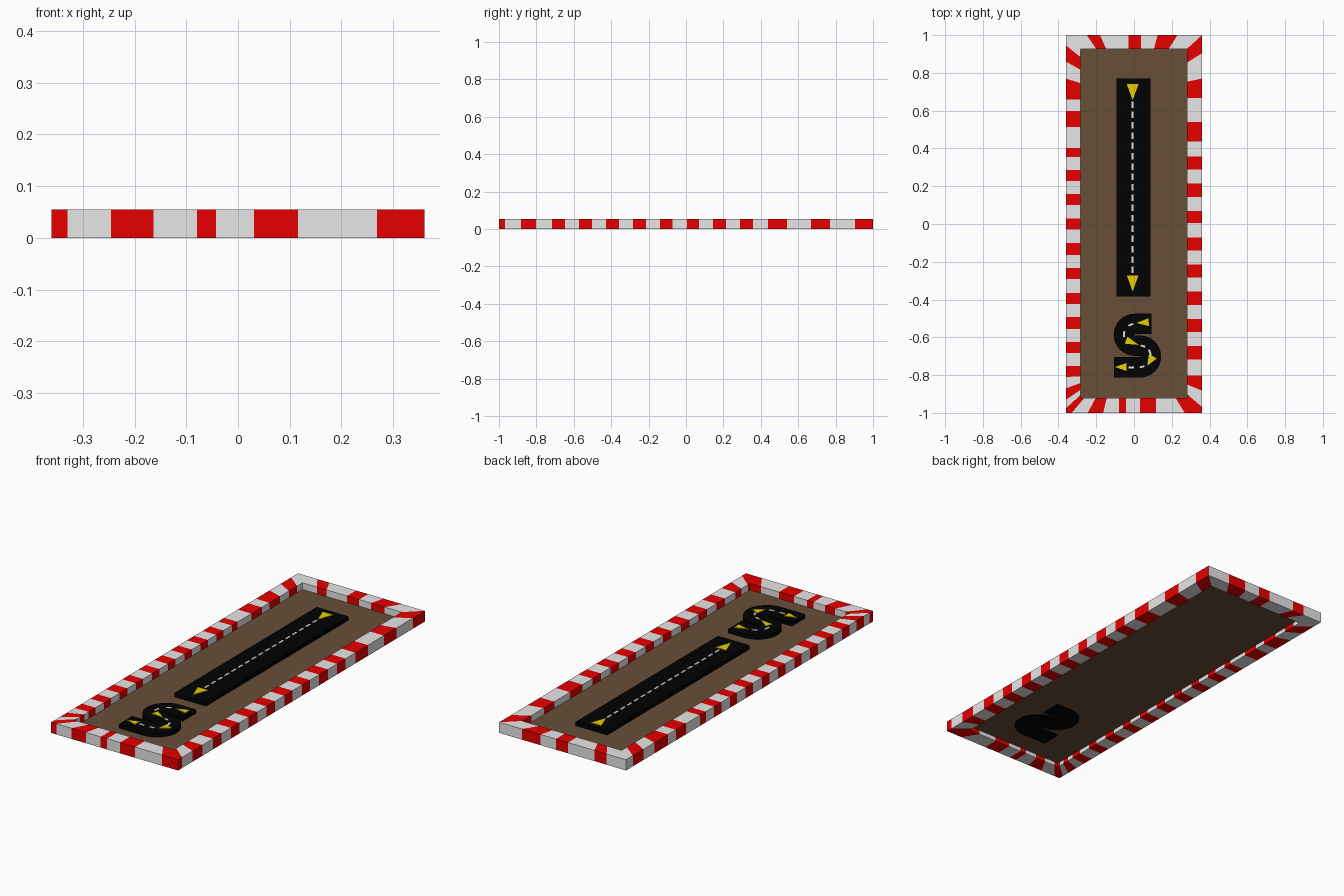
import bpy, bmesh, math
from mathutils import Vector

if "Cube" in bpy.data.objects:
    bpy.data.objects.remove(bpy.data.objects["Cube"])


def mat(name, r, g, b):
    m = bpy.data.materials.new(name)
    m.diffuse_color = (r, g, b, 1)
    m.use_nodes = True
    m.node_tree.nodes["Principled BSDF"].inputs["Base Color"].default_value = m.diffuse_color
    return m


RED = mat("kerb red", 0.8, 0.0, 0.0)
GREY = mat("kerb white", 0.8, 0.8, 0.8)
BROWN = mat("earth brown", 0.138, 0.076, 0.039)
BLACK = mat("asphalt black", 0.0005, 0.0005, 0.0005)
YELLOW = mat("arrow yellow", 0.8, 0.62, 0.0)
WHITE = mat("line white", 0.85, 0.85, 0.85)

H = 0.055          # kerb height
FLOOR = 0.021
ROAD = 0.042       # road surface height


def make(name, verts, faces, mats, idx=None):
    """Mesh object with outward normals."""
    me = bpy.data.meshes.new(name)
    me.from_pydata(verts, [], faces)
    for m in mats:
        me.materials.append(m)
    if idx:
        for p, i in zip(me.polygons, idx):
            p.material_index = i
    if len(faces) > 1:
        bm = bmesh.new()
        bm.from_mesh(me)
        bmesh.ops.remove_doubles(bm, verts=bm.verts, dist=1e-5)
        bmesh.ops.recalc_face_normals(bm, faces=bm.faces)
        bm.to_mesh(me)
        bm.free()
    ob = bpy.data.objects.new(name, me)
    bpy.context.collection.objects.link(ob)


def ribbon(name, path, width, z0, z1, m):
    """Solid strip of constant width following a 2D path."""
    pts = [Vector(p) for p in path]
    v, f = [], []
    n = len(pts)
    for i, p in enumerate(pts):
        d = (pts[min(i + 1, n - 1)] - pts[max(i - 1, 0)]).normalized()
        s = Vector((-d.y, d.x)) * width / 2
        a, b = p + s, p - s
        v += [(a.x, a.y, z0), (b.x, b.y, z0), (b.x, b.y, z1), (a.x, a.y, z1)]
    for i in range(n - 1):
        for k in range(4):
            j = (k + 1) % 4
            f.append((4 * i + k, 4 * i + j, 4 * i + 4 + j, 4 * i + 4 + k))
    e = 4 * (n - 1)
    f += [(3, 2, 1, 0), (e, e + 1, e + 2, e + 3)]
    make(name, v, f, [m])


def arrow(name, base, tip, half):
    """Thin triangular plate on the road."""
    b, t = Vector(base), Vector(tip)
    d = (t - b).normalized()
    s = Vector((-d.y, d.x)) * half
    c = [b + s, b - s, t]
    v = [(p.x, p.y, z) for z in (ROAD - 0.001, ROAD + 0.003) for p in c]
    make(name, v, [(2, 1, 0), (3, 4, 5), (0, 1, 4, 3), (1, 2, 5, 4), (2, 0, 3, 5)], [YELLOW])


# Striped kerb: each side is listed as red/white change positions along its outer edge;
# stripes beyond the straight zone (slo..shi) lean into the mitred corners
def kerb(name, cuts, red_first, half, lo, hi, slo, shi, place):
    def inner(t):
        end, st = (hi, shi) if t > 0 else (lo, slo)
        if abs(t) <= st:
            return t
        q = (abs(t) - st) / (half - st)
        return math.copysign(st + q * (end - st), t)
    ts = [-half] + cuts + [half]
    v, f, idx = [], [], []
    for i in range(len(ts) - 1):
        o = len(v)
        for t in ts[i:i + 2]:
            a, b = place(t, 0), place(inner(t), 1)
            v += [(*a, 0), (*a, H), (*b, H), (*b, 0)]
        for k in range(4):
            j = (k + 1) % 4
            f.append((o + k, o + j, o + 4 + j, o + 4 + k))
        idx += [(i + (0 if red_first else 1)) % 2] * 4
    make(name, v, f, [RED, GREY], idx)


right = [-.968, -.882, -.802, -.717, -.647, -.572, -.503, -.428, -.358, -.283, -.214, -.139,
         -.072, .005, .07, .144, .214, .289, .358, .438, .54, .668, .77, .904]
left = [-.975, -.93, -.87, -.81, -.751, -.683, -.624, -.556, -.492, -.423, -.365, -.291, -.233,
        -.164, -.101, -.03, .03, .101, .159, .228, .286, .354, .402, .513, .597, .66, .77, .86, .945]
front = [-.33, -.245, -.163, -.079, -.043, .031, .116, .269]
back = [-.25, -.18, -.03, .038, .125, .23]
kerb("kerb_right", right, True, 1, .92, .927, .8, .7, lambda t, i: ((.36, .28)[i], t))
kerb("kerb_left", left, True, 1, .92, .927, .8, .65, lambda t, i: ((-.36, -.283)[i], t))
kerb("kerb_front", front, True, .36, .283, .28, .1, .12, lambda t, i: (t, (-1, -.92)[i]))
kerb("kerb_back", back, False, .36, .283, .28, .05, .05, lambda t, i: (t, (1, .927)[i]))

# Earth floor
make("ground_panel", [(-.283, -.92, FLOOR), (.28, -.92, FLOOR), (.28, .927, FLOOR), (-.283, .927, FLOOR)],
     [(0, 1, 2, 3)], [BROWN])

# Straight road with dashes and arrows
CX = -0.002
LX = -0.007
ribbon("straight_road", [(CX, -.385), (CX, .77)], .18, FLOOR + .001, ROAD, BLACK)
N = 17
step = .93 / N
for i in range(N):
    y = -.26 + i * step
    ribbon("straight_dash", [(LX, y), (LX, y + .034)], .01, ROAD - .001, ROAD + .002, WHITE)
arrow("straight_arrow", (LX, .74), (LX, .655), .031)
arrow("straight_arrow", (LX, -.272), (LX, -.357), .031)


# Winding road: two half circles joined by short straights
def arc(cx, cy, a0, a1, n=16, r=.0575):
    return [(cx + r * math.cos(math.radians(a0 + (a1 - a0) * i / n)),
             cy + r * math.sin(math.radians(a0 + (a1 - a0) * i / n))) for i in range(n + 1)]


A, B = (.004, -.5865), (.032, -.7015)
END = B[1] - .0575
path = [(.093, A[1] + .0575)] + arc(*A, 90, 270) + arc(*B, 90, -90) + [(-.107, END)]
ribbon("winding_road", path, .108, FLOOR - .002, ROAD, BLACK)
dashes = [arc(*A, 98, 125, 4), arc(*A, 160, 192, 4), arc(*B, 88, 62, 3), arc(*B, 38, 8, 4),
          [(.03, END), (.055, END + .006)], [(-.03, END), (.0, END)]]
for d in dashes:
    ribbon("winding_dash", d, .01, ROAD - .001, ROAD + .002, WHITE)
arrow("winding_arrow", (.078, -.52), (.012, -.524), .021)
arrow("winding_arrow", (-.042, -.615), (.025, -.64), .02)
arrow("winding_arrow", (.1, -.7), (.07, -.75), .024)
arrow("winding_arrow", (-.04, -.757), (-.103, -.757), .021)
